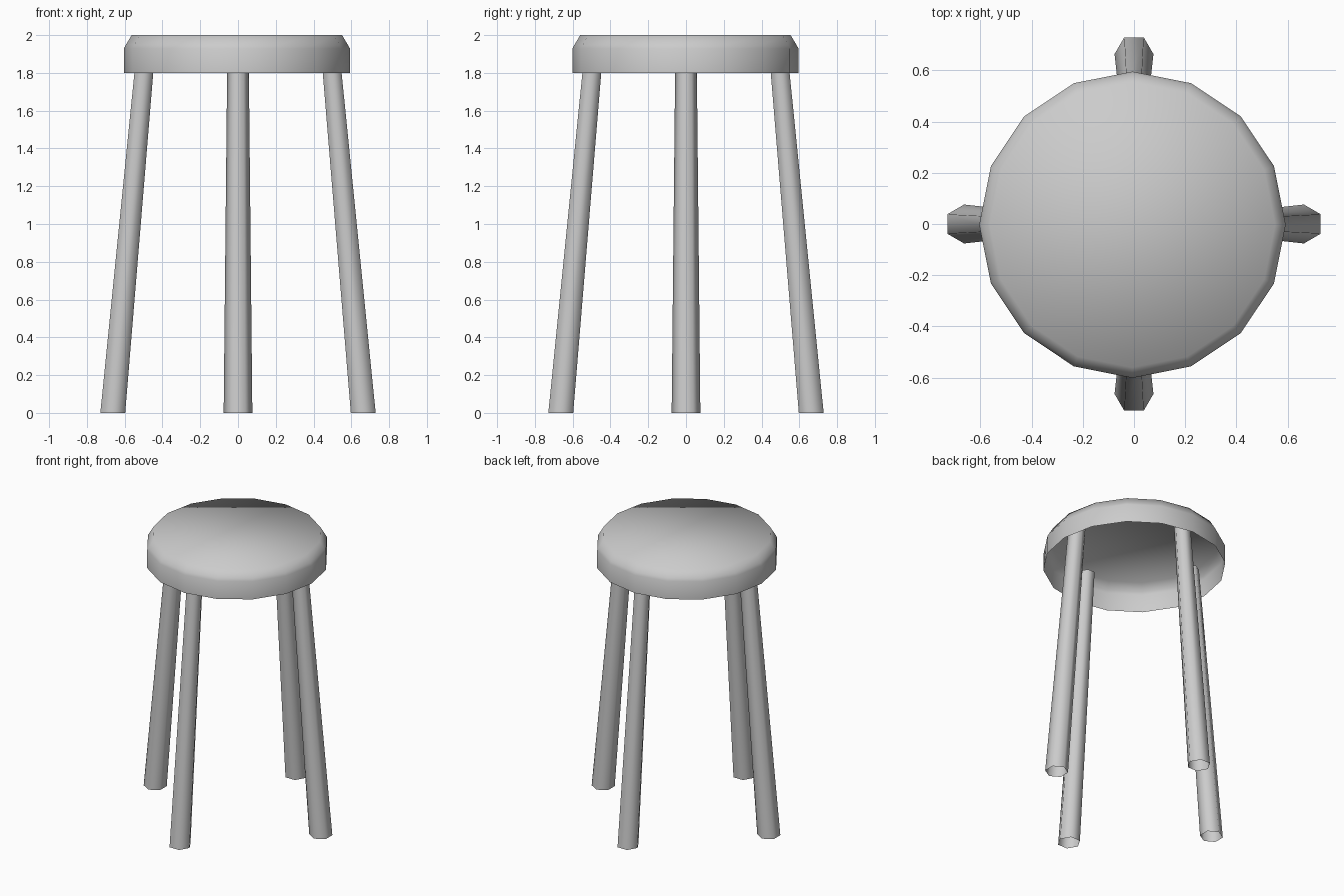
import bpy, math
from math import cos, sin, pi

if "Cube" in bpy.data.objects:
    bpy.data.objects.remove(bpy.data.objects["Cube"])


def loft(name, rings, sides, phase=0.0, cap_top=False):
    """Open tube through horizontal rings given as (cx, cy, z, radius)."""
    verts, faces = [], []
    for cx, cy, z, r in rings:
        for i in range(sides):
            a = phase + 2 * pi * i / sides
            verts.append((cx + r * cos(a), cy + r * sin(a), z))
    for k in range(len(rings) - 1):
        for i in range(sides):
            j = (i + 1) % sides
            a, b = k * sides, (k + 1) * sides
            faces.append((a + i, a + j, b + j, b + i))
    if cap_top:
        start = (len(rings) - 1) * sides
        faces.append(tuple(range(start, start + sides)))
    mesh = bpy.data.meshes.new(name)
    mesh.from_pydata(verts, [], faces)
    mesh.shade_smooth()
    obj = bpy.data.objects.new(name, mesh)
    bpy.context.collection.objects.link(obj)
    return obj


# Seat: 16-sided shell, chamfered rim, open underneath
SX, SY = -0.006, -0.003
profile = [(0.598, 1.8), (0.598, 1.93), (0.588, 1.948), (0.557, 2.0)]
loft("seat", [(SX, SY, z, r) for r, z in profile], 16, cap_top=True)

# Legs: four splayed, tapered six-sided open tubes, flat side outwards
for name, angle in (("right_leg", 0), ("back_leg", 90),
                    ("left_leg", 180), ("front_leg", 270)):
    a = math.radians(angle)
    rings = [(d * cos(a), d * sin(a), z, r)
             for d, z, r in ((0.663, 0.0, 0.076), (0.484, 1.96, 0.056))]
    loft(name, rings, 6, phase=a + pi / 6)
